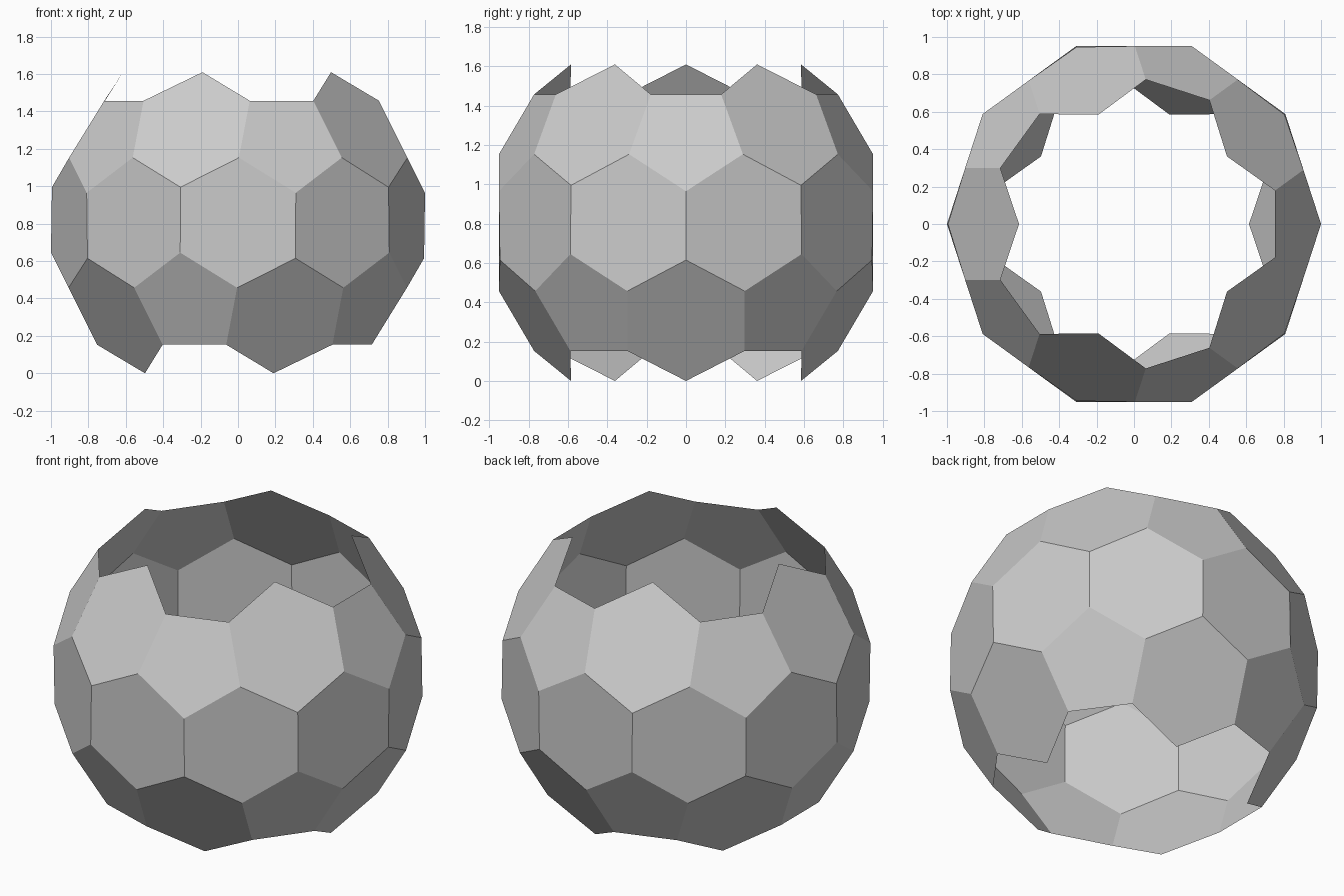
import bpy, bmesh, math

if "Cube" in bpy.data.objects:
    bpy.data.objects.remove(bpy.data.objects["Cube"])

# geodesic base: its dual gives the hexagon / pentagon shell
geo = bmesh.new()
bmesh.ops.create_icosphere(geo, subdivisions=2, radius=1.0)
geo.faces.ensure_lookup_table()
geo.faces.index_update()
points = [f.calc_center_median().normalized() for f in geo.faces]

# scale to a width of 2 and rest the lowest kept point on the ground
kept = [v for v in geo.verts if abs(v.co.z) < 0.7]
used = {f.index for v in kept for f in v.link_faces}
scale = 1.0 / max(abs(points[i].x) for i in used)
lift = -min(points[i].z for i in used) * scale

# one panel per kept geodesic vertex; both pole caps stay open
shell = bmesh.new()
corner = {}
for i in used:
    p = points[i] * scale
    corner[i] = shell.verts.new((p.x, p.y, p.z + lift))
for v in kept:
    n = v.co.normalized()
    u = n.orthogonal().normalized()
    w = n.cross(u)
    ring = sorted((f.index for f in v.link_faces),
                  key=lambda i: math.atan2(points[i].dot(w), points[i].dot(u)))
    shell.faces.new([corner[i] for i in ring])

mesh = bpy.data.meshes.new("panel_shell")
shell.to_mesh(mesh)
shell.free()
geo.free()
bpy.context.collection.objects.link(bpy.data.objects.new("panel_shell", mesh))
